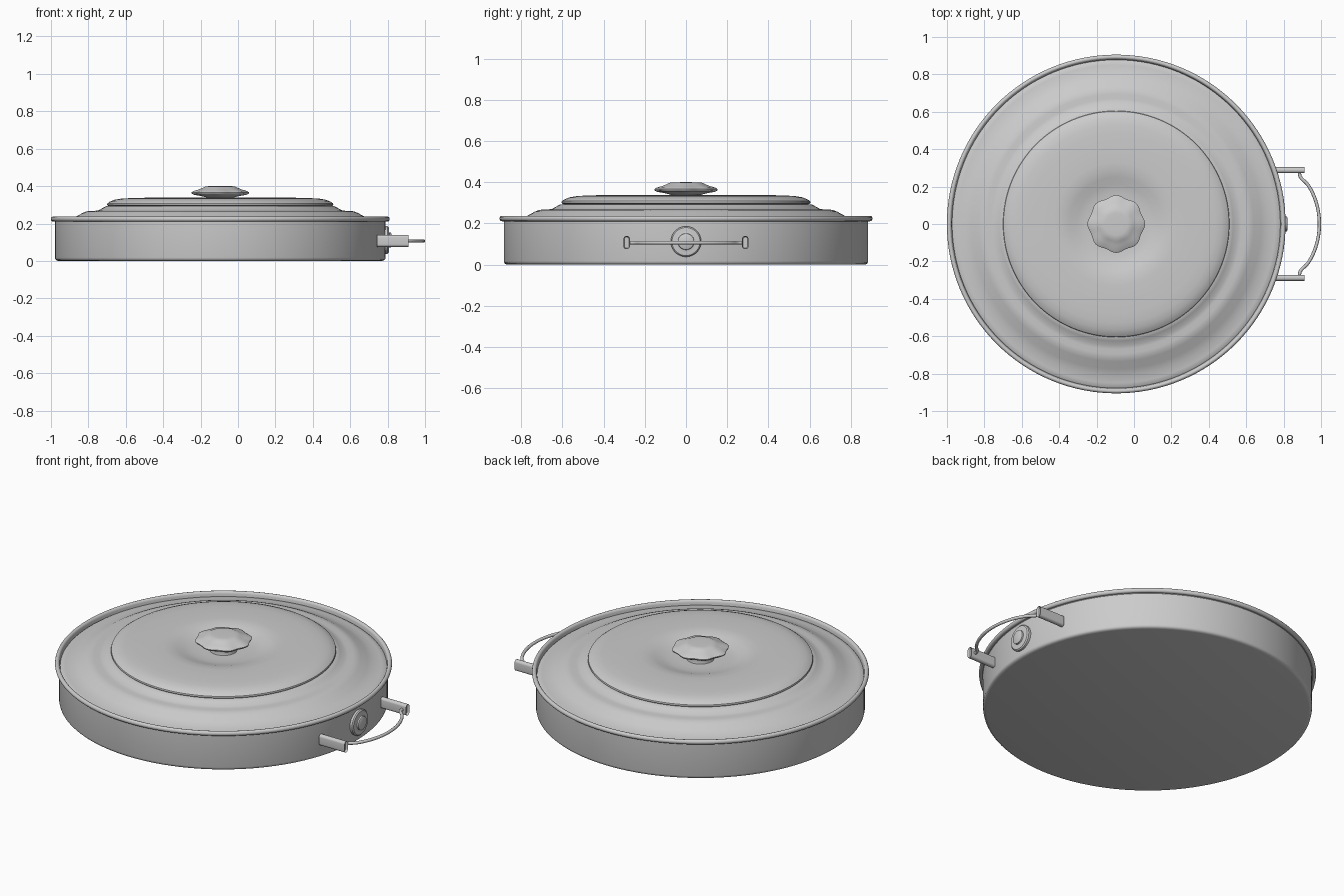
import bpy, bmesh
from math import sin, cos, pi, radians
from mathutils import Matrix, Vector

if "Cube" in bpy.data.objects:
    bpy.data.objects.remove(bpy.data.objects["Cube"])

CX = -0.095          # centre of the round pan
HZ = 0.107           # handle height


def finish(name, bm, angle=40):
    bmesh.ops.recalc_face_normals(bm, faces=bm.faces)
    me = bpy.data.meshes.new(name)
    bm.to_mesh(me)
    bm.free()
    ob = bpy.data.objects.new(name, me)
    bpy.context.collection.objects.link(ob)
    bpy.ops.object.select_all(action='DESELECT')
    ob.select_set(True)
    bpy.context.view_layer.objects.active = ob
    bpy.ops.object.shade_smooth_by_angle(angle=radians(angle))
    return ob


def lathe(name, profile, n=128, scallop=None, matrix=None, angle=40):
    """Revolve (r, z) points around z; scallop(r, angle) may change the radius."""
    bm = bmesh.new()
    rings = []
    for r, z in profile:
        if r == 0:
            rings.append([bm.verts.new((0, 0, z))] * n)
            continue
        ring = []
        for i in range(n):
            a = 2 * pi * i / n
            q = scallop(r, a) if scallop else r
            ring.append(bm.verts.new((q * cos(a), q * sin(a), z)))
        rings.append(ring)
    for lo, hi in zip(rings, rings[1:]):
        for i in range(n):
            j = (i + 1) % n
            quad = list(dict.fromkeys((lo[i], lo[j], hi[j], hi[i])))
            if len(quad) > 2:
                bm.faces.new(quad)
    bm.transform(matrix or Matrix.Translation((CX, 0, 0)))
    return finish(name, bm, angle)


# Pan: flat base, rounded foot, straight wall and rolled rim
roll = [(0.893 + 0.0125 * cos(a), 0.224 + 0.0135 * sin(a))
        for a in [radians(-120 + 30 * k) for k in range(11)]]
lathe("pan", [(0, 0), (0.865, 0), (0.876, 0.003), (0.882, 0.009), (0.884, 0.018),
              (0.884, 0.21)] + roll + [(0.876, 0.20), (0.872, 0.02), (0, 0.015)])

# Lid base: outer slope, stepped shoulder
lathe("lid_base", [(0.878, 0.19), (0.879, 0.207), (0.872, 0.213), (0.85, 0.215),
                   (0.81, 0.221), (0.775, 0.235), (0.735, 0.257), (0.715, 0.265),
                   (0.695, 0.268), (0.67, 0.268), (0.65, 0.271), (0.625, 0.285),
                   (0.61, 0.293), (0.57, 0.294)])

# Lid top: raised disc with rounded lip and a dent under the knob
lathe("lid_top", [(0.57, 0.290), (0.598, 0.294), (0.605, 0.300), (0.603, 0.308),
                  (0.59, 0.317), (0.565, 0.327), (0.53, 0.333), (0.48, 0.336),
                  (0.40, 0.338), (0.33, 0.338), (0.29, 0.336), (0.25, 0.327),
                  (0.21, 0.314), (0.17, 0.306), (0.12, 0.304), (0, 0.304)])


# Knob: scalloped grip on a short stem
def lobes(r, a):
    return r * (1 + 0.035 * cos(8 * a) * max(0, min(1, (r - 0.07) / 0.06)))


lathe("lid_knob", [(0.075, 0.300), (0.07, 0.315), (0.075, 0.340), (0.10, 0.347),
                   (0.137, 0.354), (0.148, 0.361), (0.149, 0.367), (0.138, 0.374),
                   (0.115, 0.381), (0.092, 0.391), (0.078, 0.398), (0.06, 0.400),
                   (0.035, 0.400), (0, 0.401)], 96, lobes, angle=60)

# Round boss on the wall, facing +x
boss_m = Matrix.Translation((0.78, 0, 0.112)) @ Matrix.Rotation(pi / 2, 4, 'Y')
lathe("wall_boss", [(0.074, -0.01), (0.074, 0.020), (0.068, 0.026), (0.055, 0.028),
                    (0.044, 0.027), (0.040, 0.029), (0.039, 0.037), (0.034, 0.040),
                    (0, 0.041)], 48, matrix=boss_m, angle=35)

# Handle lugs: upright rounded bars with a recessed outer end
for side, s in (("left", -1), ("right", 1)):
    bm = bmesh.new()
    bmesh.ops.create_cube(bm, size=1)
    bm.transform(Matrix.Translation((0.828, 0.288 * s, HZ))
                 @ Matrix.Diagonal((0.168, 0.031, 0.064, 1)))
    along = [e for e in bm.edges
             if abs(e.verts[0].co.x - e.verts[1].co.x) > 0.1]
    bmesh.ops.bevel(bm, geom=along, offset=0.014, segments=5,
                    profile=0.5, affect='EDGES')
    end = max(bm.faces, key=lambda f: f.calc_center_median().x)
    bmesh.ops.inset_region(bm, faces=[end], thickness=0.005)
    bmesh.ops.translate(bm, verts=end.verts, vec=Vector((-0.012, 0, 0)))
    finish("handle_lug_" + side, bm)

# Wire bail: half path mirrored across y = 0
half = [(0.886, 0.288), (0.886, 0.262), (0.893, 0.247), (0.925, 0.215),
        (0.955, 0.165), (0.977, 0.105), (0.988, 0.05)]
path = half + [(0.991, 0)] + [(x, -y) for x, y in reversed(half)]
cu = bpy.data.curves.new("handle_wire", 'CURVE')
cu.dimensions = '3D'
cu.bevel_depth = 0.009
cu.bevel_resolution = 3
cu.resolution_u = 6
cu.use_fill_caps = True
sp = cu.splines.new('BEZIER')
sp.bezier_points.add(len(path) - 1)
for p, (x, y) in zip(sp.bezier_points, path):
    p.co = (x, y, HZ)
    p.handle_left_type = p.handle_right_type = 'AUTO'
wire = bpy.data.objects.new("handle_wire", cu)
bpy.context.collection.objects.link(wire)
